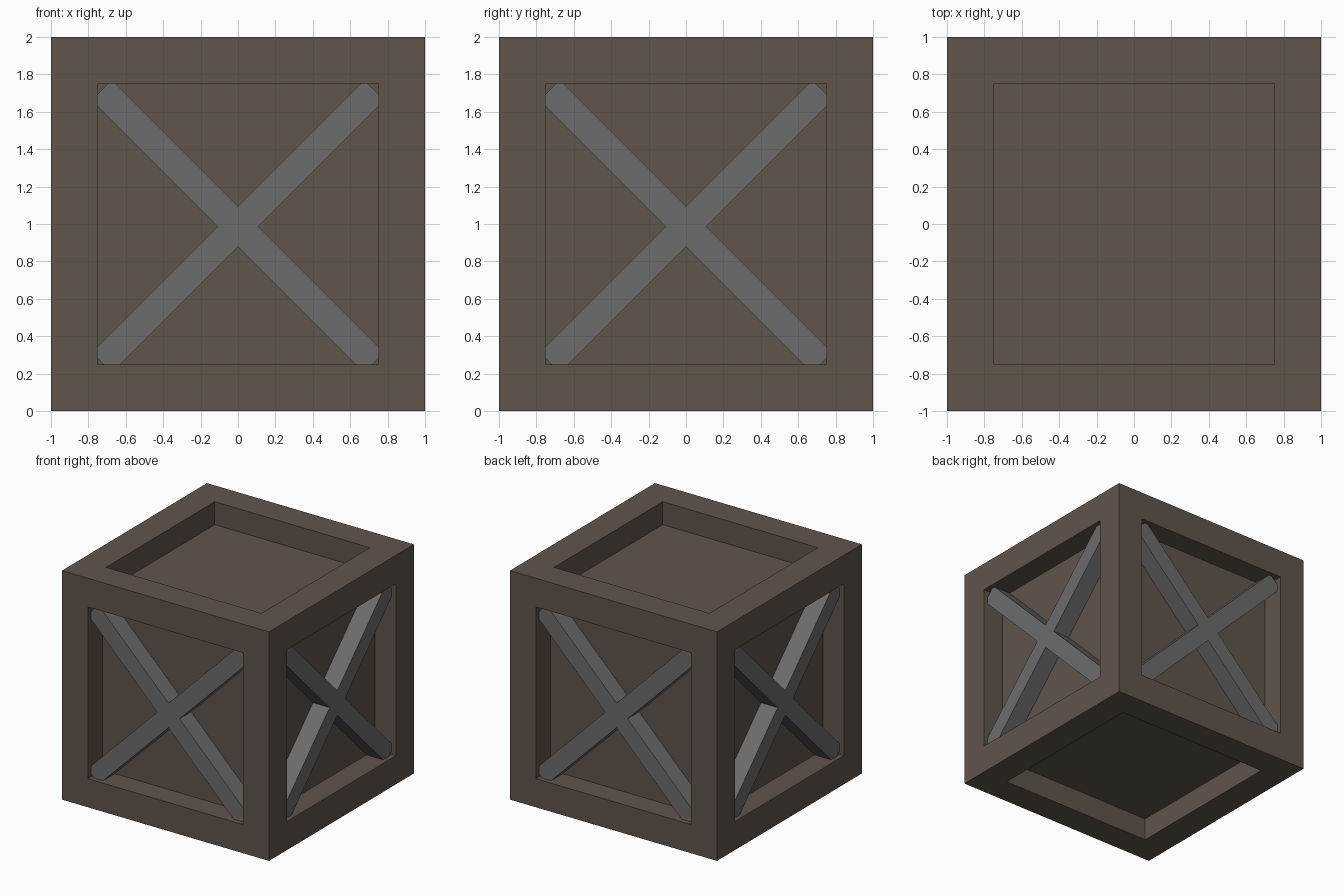
import bpy, bmesh
from math import radians
from mathutils import Matrix

if "Cube" in bpy.data.objects:
    bpy.data.objects.remove(bpy.data.objects["Cube"])


def material(name, rgb):
    mat = bpy.data.materials.new(name)
    mat.diffuse_color = (*rgb, 1)
    mat.use_nodes = True
    mat.node_tree.nodes["Principled BSDF"].inputs["Base Color"].default_value = mat.diffuse_color
    return mat


def add_object(name, bm, mat):
    mesh = bpy.data.meshes.new(name)
    bm.to_mesh(mesh)
    bm.free()
    mesh.materials.append(mat)
    obj = bpy.data.objects.new(name, mesh)
    bpy.context.collection.objects.link(obj)
    return obj


wood = material("brown_wood", (0.117, 0.09, 0.071))
metal = material("grey_brace", (0.15, 0.15, 0.15))

# Crate body: cube with a flat frame and a straight-walled recess on all six faces
bm = bmesh.new()
bmesh.ops.create_cube(bm, size=2, matrix=Matrix.Translation((0, 0, 1)))
panels = bm.faces[:]
# first inset makes the flat frame, second (zero width) pushes the panel in
bmesh.ops.inset_individual(bm, faces=panels, thickness=0.25, use_even_offset=True)
bmesh.ops.inset_individual(bm, faces=panels, thickness=0)
for face in panels:
    bmesh.ops.translate(bm, verts=face.verts[:], vec=face.normal * -0.2)
bmesh.ops.recalc_face_normals(bm, faces=bm.faces[:])
add_object("crate_body", bm, wood)

# Crossed braces on the four upright sides, ends tucked into the frame
LENGTH, WIDTH, OUTER, INNER = 2.06, 0.152, 0.96, 0.795
for side, turn in zip(("front", "right", "back", "left"), (0, 90, 180, 270)):
    for label, tilt in (("rising", -45), ("falling", 45)):
        bm = bmesh.new()
        place = (Matrix.Rotation(radians(turn), 4, 'Z')
                 @ Matrix.Translation((0, -(OUTER + INNER) / 2, 0.987))
                 @ Matrix.Rotation(radians(tilt), 4, 'Y')
                 @ Matrix.Diagonal((LENGTH, OUTER - INNER, WIDTH, 1)))
        bmesh.ops.create_cube(bm, size=1, matrix=place)
        add_object(f"{side}_{label}_brace", bm, metal)
